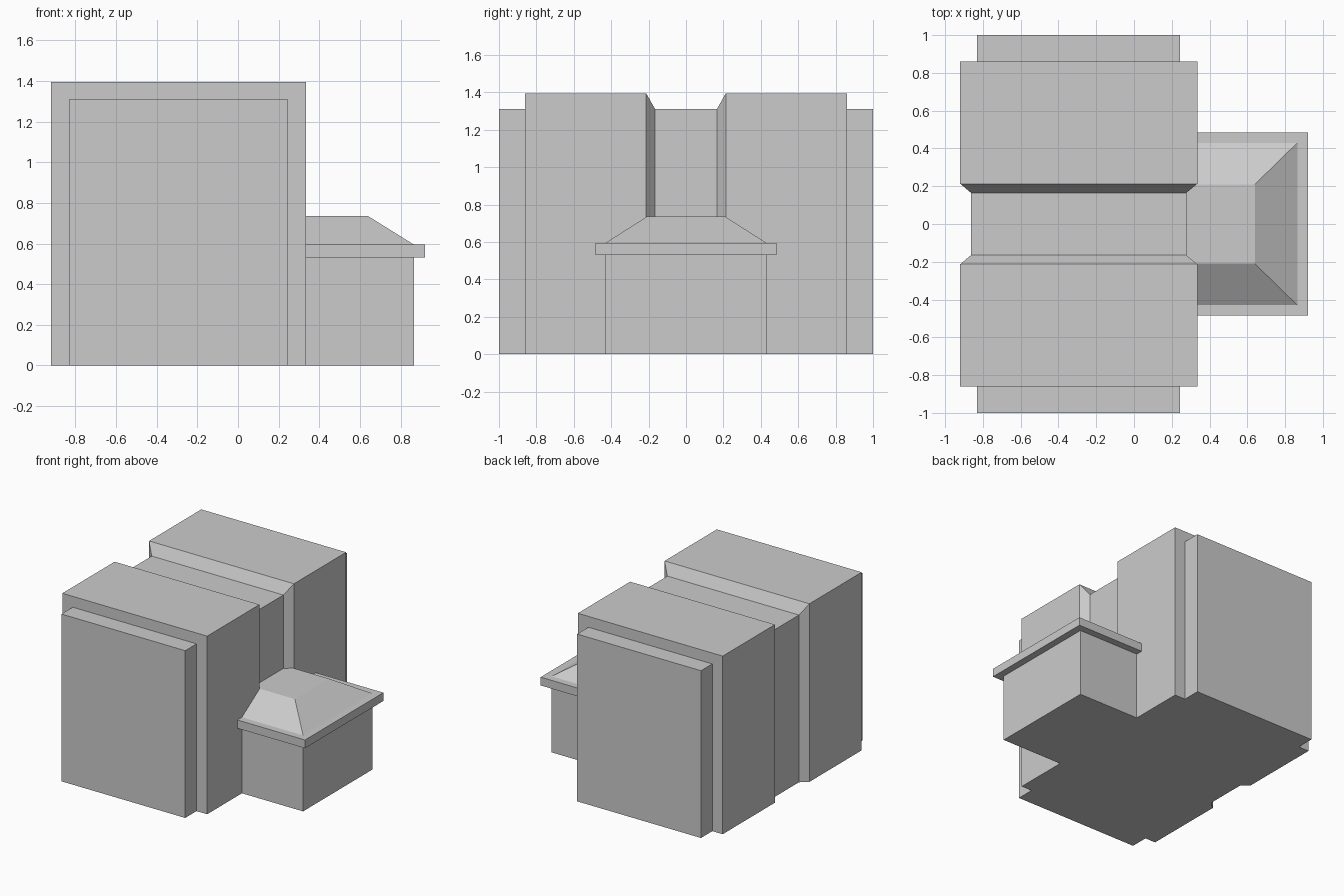
import bpy, bmesh

if "Cube" in bpy.data.objects:
    bpy.data.objects.remove(bpy.data.objects["Cube"])


def loft(name, rings):
    """Skin a closed solid through a list of four-point rings."""
    bm = bmesh.new()
    loops = [[bm.verts.new(p) for p in ring] for ring in rings]
    for a, b in zip(loops, loops[1:]):
        for i in range(4):
            j = (i + 1) % 4
            bm.faces.new((a[i], a[j], b[j], b[i]))
    bm.faces.new(loops[0])
    bm.faces.new(loops[-1])
    bmesh.ops.recalc_face_normals(bm, faces=bm.faces)
    mesh = bpy.data.meshes.new(name)
    bm.to_mesh(mesh)
    bm.free()
    obj = bpy.data.objects.new(name, mesh)
    bpy.context.collection.objects.link(obj)
    return obj


def upright(y, x0, x1, top):
    return [(x0, y, 0), (x1, y, 0), (x1, y, top), (x0, y, top)]


def level(z, x0, x1, half):
    return [(x0, -half, z), (x1, -half, z), (x1, half, z), (x0, half, z)]


BIG = (-0.92, 0.335, 1.395)      # x min, x max, height
GROOVE = (-0.863, 0.277, 1.31)
BAY = (-0.83, 0.243, 1.31)

# Main hall: two blocks joined by a recessed band with bevelled sides
loft("main_hall", [upright(y, *s) for y, s in (
    (-0.86, BIG), (-0.213, BIG), (-0.165, GROOVE),
    (0.165, GROOVE), (0.213, BIG), (0.86, BIG))])

# Shallow bays on both ends
for side, label in ((-1, "front"), (1, "back")):
    loft(label + "_end_bay", [upright(side * 0.86, *BAY), upright(side, *BAY)])

# Side annex with overhanging eave and hipped roof, set into the hall
BACK = 0.27
loft("annex_walls", [level(0, BACK, 0.865, 0.43), level(0.53, BACK, 0.865, 0.43)])
loft("annex_eave", [level(0.53, BACK, 0.92, 0.485), level(0.595, BACK, 0.92, 0.485)])
loft("annex_roof", [level(0.595, BACK, 0.865, 0.43), level(0.735, BACK, 0.64, 0.21)])
